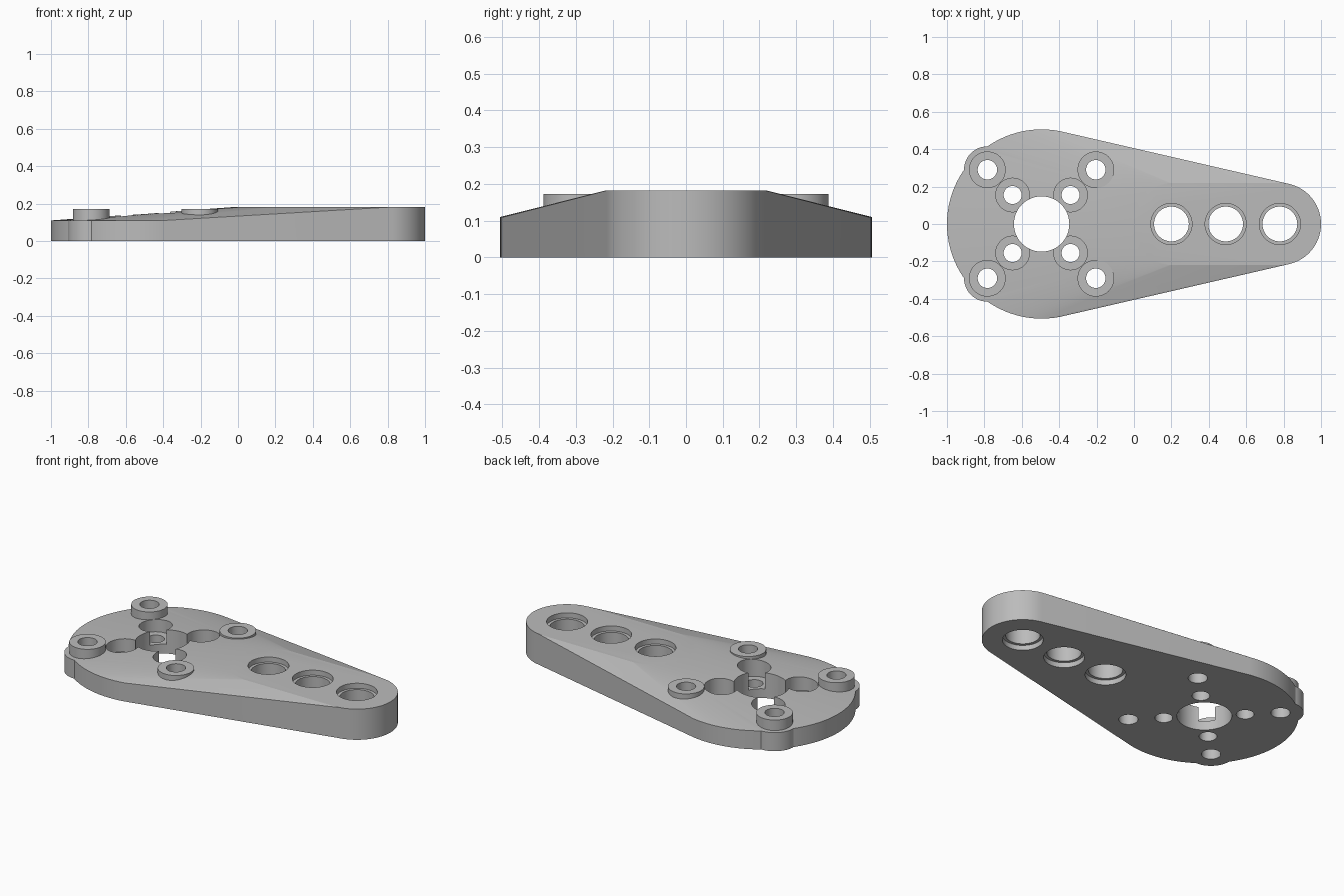
import bpy
import bmesh
import math

if "Cube" in bpy.data.objects:
    bpy.data.objects.remove(bpy.data.objects["Cube"], do_unlink=True)

SEGMENTS = 96
HUB = -0.494           # x of the wide end's centre
HUB_R, HUB_H = 0.506, 0.11
ARM_R, ARM_H = 0.22, 0.182
ARM_HOLES = (0.2, 0.49, 0.78)

grey = bpy.data.materials.new("plain grey")
grey.use_nodes = True
colour = (0.5, 0.5, 0.5, 1)
grey.diffuse_color = colour
grey.node_tree.nodes["Principled BSDF"].inputs["Base Color"].default_value = colour


def add_object(name, bm):
    mesh = bpy.data.meshes.new(name)
    bm.to_mesh(mesh)
    bm.free()
    mesh.materials.append(grey)
    obj = bpy.data.objects.new(name, mesh)
    bpy.context.collection.objects.link(obj)
    return obj


def ring(bm, x, y, z, r, n=SEGMENTS):
    return [bm.verts.new((x + r * math.cos(2 * math.pi * i / n),
                          y + r * math.sin(2 * math.pi * i / n), z)) for i in range(n)]


def cylinder(name, x, y, r, z0, z1, n=48):
    bm = bmesh.new()
    low, high = ring(bm, x, y, z0, r, n), ring(bm, x, y, z1, r, n)
    bm.faces.new(low[::-1])
    bm.faces.new(high)
    for i in range(n):
        j = (i + 1) % n
        bm.faces.new((low[i], low[j], high[j], high[i]))
    return add_object(name, bm)


def combine(target, tool, operation):
    mod = target.modifiers.new(operation.lower(), "BOOLEAN")
    mod.operation = operation
    mod.solver = "EXACT"
    mod.object = tool
    bpy.context.view_layer.objects.active = target
    bpy.ops.object.modifier_apply(modifier=mod.name)
    bpy.data.objects.remove(tool, do_unlink=True)


def cut(x, y, r, z0, z1):
    combine(plate, cylinder("cutter", x, y, r, z0, z1), "DIFFERENCE")


# Body: a low round hub blending into a taller slot-shaped arm
bm = bmesh.new()
for z in (0, HUB_H):
    ring(bm, HUB, 0, z, HUB_R)
for x in (ARM_HOLES[0], ARM_HOLES[-1]):
    for z in (0, ARM_H):
        ring(bm, x, 0, z, ARM_R)
hull = bmesh.ops.convex_hull(bm, input=bm.verts[:])
spare = {v for v in hull["geom_interior"] + hull["geom_unused"]
         if isinstance(v, bmesh.types.BMVert) and not v.link_faces}
bmesh.ops.delete(bm, geom=list(spare), context="VERTS")
bmesh.ops.dissolve_limit(bm, angle_limit=0.002, verts=bm.verts[:], edges=bm.edges[:])
bmesh.ops.recalc_face_normals(bm, faces=bm.faces[:])
plate = add_object("mounting_plate", bm)

# Raised bosses, with rounded lugs where they overhang the hub's rim
corners = [(sx, sy) for sx in (-1, 1) for sy in (-1, 1)]
for sx, sy in corners:
    x, y = HUB + sx * 0.29, sy * 0.29
    if sx < 0:
        combine(plate, cylinder("lug", x, y, 0.125, 0, HUB_H), "UNION")
    combine(plate, cylinder("boss", x, y, 0.098, 0.04, 0.172), "UNION")

# Shaft hole, screw holes and screw-head pockets
cut(HUB, 0, 0.148, -0.1, 0.3)
for sx, sy in corners:
    cut(HUB + sx * 0.29, sy * 0.29, 0.052, -0.1, 0.3)
    cut(HUB + sx * 0.155, sy * 0.155, 0.048, -0.1, 0.3)
    cut(HUB + sx * 0.155, sy * 0.155, 0.09, 0.055, 0.3)

# Arm holes, recessed on both faces
for x in ARM_HOLES:
    cut(x, 0, 0.093, -0.1, 0.3)
    cut(x, 0, 0.11, ARM_H - 0.03, 0.3)
    cut(x, 0, 0.11, -0.1, 0.03)

bpy.ops.object.select_all(action="DESELECT")
plate.select_set(True)
bpy.context.view_layer.objects.active = plate
bpy.ops.object.shade_smooth_by_angle(angle=math.radians(12))
